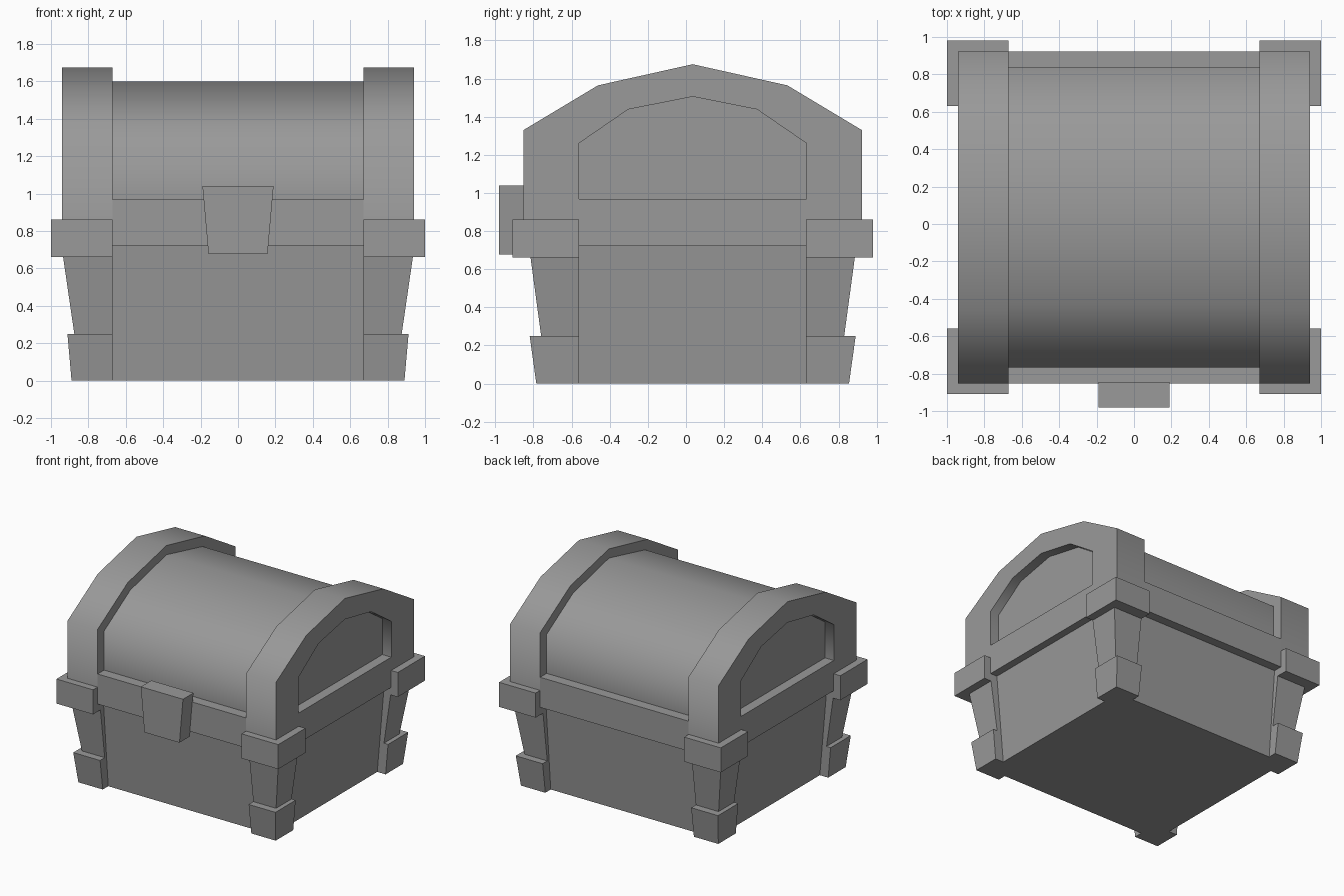
import bpy, bmesh, math

if "Cube" in bpy.data.objects:
    bpy.data.objects.remove(bpy.data.objects["Cube"])

CY = 0.035  # the chest body is centred slightly behind y = 0 (the lock sticks out in front)

# Dark grey used on every part
grey = bpy.data.materials.new("dark_grey")
grey.diffuse_color = (.32, .32, .32, 1)
grey.use_nodes = True
grey.node_tree.nodes["Principled BSDF"].inputs["Base Color"].default_value = grey.diffuse_color


def finish(name, bm, mirror=(False, False), smooth=False):
    bmesh.ops.recalc_face_normals(bm, faces=bm.faces)
    mesh = bpy.data.meshes.new(name)
    bm.to_mesh(mesh)
    bm.free()
    mesh.materials.append(grey)
    if smooth:
        mesh.polygons.foreach_set("use_smooth", [True] * len(mesh.polygons))
        mesh.set_sharp_from_angle(angle=math.radians(65))
    obj = bpy.data.objects.new(name, mesh)
    obj.location.y = CY
    bpy.context.collection.objects.link(obj)
    if any(mirror):
        mod = obj.modifiers.new("Mirror", 'MIRROR')
        mod.use_axis = (mirror[0], mirror[1], False)
        mod.use_mirror_merge = False
    return obj


def loft(name, rings, **kw):
    """Skin a list of equal-length rings and cap both ends."""
    bm = bmesh.new()
    loops = [[bm.verts.new(p) for p in ring] for ring in rings]
    n = len(loops[0])
    for a, b in zip(loops, loops[1:]):
        for i in range(n):
            j = (i + 1) % n
            bm.faces.new((a[i], a[j], b[j], b[i]))
    bm.faces.new(loops[0][::-1])
    bm.faces.new(loops[-1])
    return finish(name, bm, **kw)


def rect(x0, x1, y0, y1, z):
    return [(x0, y0, z), (x1, y0, z), (x1, y1, z), (x0, y1, z)]


def arch(x, base, half, shoulder, mid, apex):
    """Seven-point arch outline in the plane at x."""
    my, mz = mid
    pts = [(-half, base), (-half, shoulder), (-my, mz), (0, apex),
           (my, mz), (half, shoulder), (half, base)]
    return [(x, y, z) for y, z in pts]


# Tapered box of the chest
loft("chest_body", [rect(-.815, .815, -.75, .75, 0), rect(-.88, .88, -.815, .815, .75)])

# Corner fittings: foot, post and bracket, mirrored to all four corners
IX, IY = .67, .595  # inner edges of the corner pieces


def corner(name, z0, x0, y0, z1, x1, y1):
    loft(name, [rect(IX, x0, -y0, -IY, z0), rect(IX, x1, -y1, -IY, z1)],
         mirror=(True, True))


corner("corner_foot", 0, .89, .82, .25, .912, .855)
corner("corner_post", .2, .868, .788, .68, .938, .853)
corner("corner_bracket", .66, 1.0, .945, .86, 1.0, .945)

# Lid: front and back rim, smooth barrel, arched ends with recessed panels
loft("lid_rim", [rect(-IX, IX, -.887, .887, .722), rect(-IX, IX, -.887, .887, .967)])
barrel = (.967, .803, 1.285, (.465, 1.49), 1.60)
loft("lid_barrel", [arch(-IX, *barrel), arch(IX, *barrel)], smooth=True)
outer = (.722, .887, 1.33, (.497, 1.564), 1.675)
recess = (.968, .597, 1.26, (.338, 1.438), 1.505)
loft("lid_end_arch", [arch(IX, *outer), arch(.94, *outer),
                      arch(.94, *recess), arch(.86, *recess)],
     mirror=(True, False), smooth=True)

# Lock plate, narrower at the bottom
Y0, Y1 = -.98 - CY, -.845 - CY
loft("lock_plate", [rect(-.158, .158, Y0, Y1, .677), rect(-.19, .19, Y0, Y1, 1.04)])
